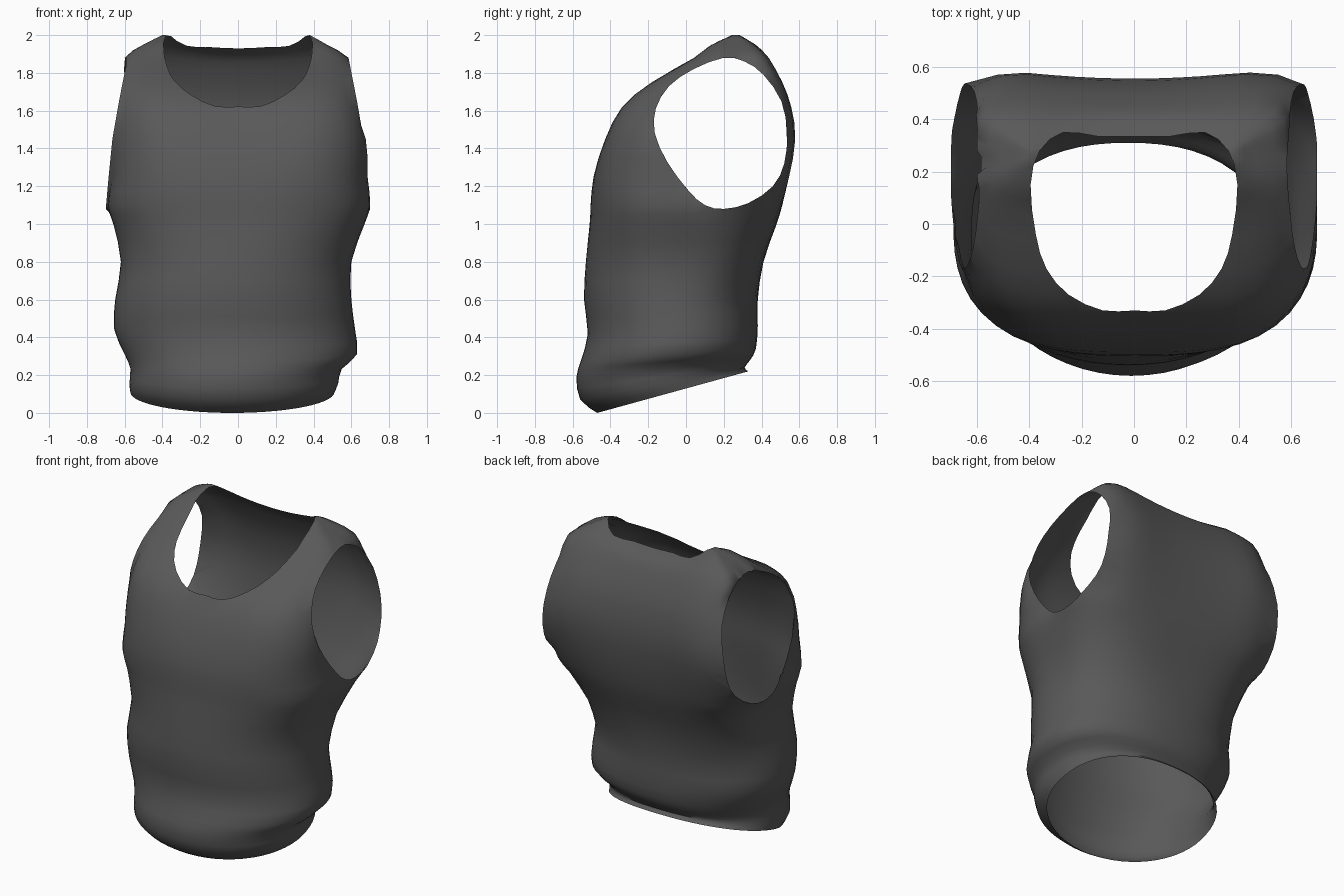
import bpy, bmesh, math

if "Cube" in bpy.data.objects:
    bpy.data.objects.remove(bpy.data.objects["Cube"])

fabric = bpy.data.materials.new("charcoal_fabric")
fabric.diffuse_color = (0.1, 0.1, 0.1, 1)
fabric.use_nodes = True
fabric.node_tree.nodes["Principled BSDF"].inputs["Base Color"].default_value = fabric.diffuse_color
scrap = bpy.data.materials.new("scrap")  # marks surfaces trimmed away later

# Garment sections: z front, z back, x left, x right, y front, y back
SECTIONS = [
    (0.00, 0.22, -.57, .51, -.47, .33), (0.07, 0.24, -.575, .53, -.56, .31),
    (0.19, 0.28, -.57, .55, -.58, .34), (0.28, 0.34, -.60, .63, -.555, .37),
    (0.42, 0.46, -.655, .62, -.52, .38), (0.60, 0.60, -.65, .60, -.54, .38),
    (0.80, 0.80, -.62, .60, -.53, .41), (1.00, 1.00, -.66, .67, -.51, .48),
    (1.10, 1.10, -.69, .70, -.505, .51), (1.25, 1.25, -.67, .69, -.50, .55),
    (1.45, 1.45, -.67, .70, -.45, .58), (1.62, 1.62, -.64, .65, -.36, .56),
    (1.75, 1.75, -.62, .61, -.20, .515), (1.88, 1.88, -.60, .58, .03, .44),
    (1.95, 1.95, -.50, .47, .12, .37), (2.00, 2.00, -.40, .38, .23, .29)]
SIDES = 56


def ramp(v, stops):
    """Piecewise linear lookup through (position, value) pairs."""
    if v <= stops[0][0]:
        return stops[0][1]
    for (a, p), (b, q) in zip(stops, stops[1:]):
        if v <= b:
            return p + (q - p) * (v - a) / (b - a)
    return stops[-1][1]


def smooth_path(points, steps, closed=False):
    """Catmull-Rom interpolation through tuples of any length."""
    n, out = len(points), []
    for i in range(n if closed else n - 1):
        idx = [(i + k) % n if closed else min(max(i + k, 0), n - 1) for k in (-1, 0, 1, 2)]
        a, b, c, d = (points[j] for j in idx)
        for s in range(steps):
            t = s / steps
            out.append(tuple(
                .5 * (2 * q + (r - p) * t + (2 * p - 5 * q + 4 * r - w) * t * t
                      + (3 * q - p - 3 * r + w) * t ** 3)
                for p, q, r, w in zip(a, b, c, d)))
    if not closed:
        out.append(points[-1])
    return out


def section_ring(zf, zb, xl, xr, yf, yb):
    """Rounded outline, oval at the waist and boxy across the shoulders."""
    ring = []
    n_back = ramp(zb, [(.6, 2.3), (1.0, 3.6), (1.4, 8), (1.8, 8)])
    n_front = ramp(zf, [(.3, 2.0), (.8, 2.15), (1.15, 2.7), (1.45, 3.0), (1.75, 4.0)])
    dent = ramp(zb, [(1.1, 0), (1.5, .028), (1.8, .028), (1.92, 0)])
    for i in range(SIDES):
        a = 2 * math.pi * i / SIDES
        c, s = math.cos(a), math.sin(a)
        n = n_back if s > 0 else n_front
        r = (abs(c) ** n + abs(s) ** n) ** (-1 / n)
        x = (xl + xr) / 2 + (xr - xl) / 2 * r * c
        y = (yf + yb) / 2 + (yb - yf) / 2 * r * s
        z = zf + (zb - zf) * (y - yf) / (yb - yf)
        # slight hollow along the spine and breastbone
        y -= math.copysign(dent * max(0, 1 - (x / .42) ** 2), s) if abs(s) > .1 else 0
        # collar sags between the shoulders
        z -= .05 * max(0, 1 - (x / .38) ** 2) * max(0, (z - 1.8) / .2)
        ring.append((x, y, z))
    return ring


def loft(name, rings, cap_slots, side_slot):
    bm = bmesh.new()
    rows = [[bm.verts.new(p) for p in ring] for ring in rings]
    for lo, hi in zip(rows, rows[1:]):
        for i in range(len(lo)):
            j = (i + 1) % len(lo)
            bm.faces.new((lo[i], lo[j], hi[j], hi[i])).material_index = side_slot
    bm.faces.new(rows[0][::-1]).material_index = cap_slots[0]
    bm.faces.new(rows[-1]).material_index = cap_slots[1]
    bmesh.ops.recalc_face_normals(bm, faces=bm.faces)
    me = bpy.data.meshes.new(name)
    bm.to_mesh(me)
    bm.free()
    me.materials.append(fabric)
    me.materials.append(scrap)
    ob = bpy.data.objects.new(name, me)
    bpy.context.collection.objects.link(ob)
    return ob


# Torso of the vest
vest = loft("vest", [section_ring(*s) for s in smooth_path(SECTIONS, 2)], (1, 0), 0)

# Neck opening outline (x, y), mirrored
half = [(.14, .335), (.27, .35), (.36, .28), (.395, .15), (.375, -.04),
        (.335, -.17), (.25, -.27), (.12, -.33)]
neck = smooth_path([(0, .335)] + half + [(0, -.33)] + [(-x, y) for x, y in half[::-1]], 2, True)
# Armhole outline (y, z)
arm = smooth_path([(.20, 1.88), (.04, 1.82), (-.09, 1.73), (-.16, 1.61), (-.165, 1.48),
                   (-.10, 1.33), (.01, 1.18), (.10, 1.10), (.20, 1.08), (.33, 1.11),
                   (.46, 1.20), (.52, 1.32), (.535, 1.48), (.505, 1.65), (.41, 1.79),
                   (.31, 1.86)], 2, True)

cutters = [loft("neck_cutter", [[(x, y, z) for x, y in neck] for z in (1.35, 2.3)], (1, 1), 1)]
for side, label in ((-1, "left"), (1, "right")):
    cutters.append(loft(label + "_armhole_cutter",
                        [[(side * d, y, z) for y, z in arm] for d in (.45, 1.0)], (1, 1), 1))
for cutter in cutters:
    cutter.hide_render = True
    mod = vest.modifiers.new(cutter.name, 'BOOLEAN')
    mod.operation = 'DIFFERENCE'
    mod.solver = 'EXACT'
    mod.object = cutter

# Keep only the cloth skin: drop hem cap and cut walls
dg = bpy.context.evaluated_depsgraph_get()
cloth = bpy.data.meshes.new_from_object(vest.evaluated_get(dg))
vest.modifiers.clear()
vest.data = cloth
bm = bmesh.new()
bm.from_mesh(cloth)
bmesh.ops.delete(bm, geom=[f for f in bm.faces if f.material_index == 1], context='FACES')
bmesh.ops.remove_doubles(bm, verts=bm.verts, dist=.006)
# Even out the armhole rims so each lies on a smooth sloping surface
RIM = [(1.08, .70), (1.25, .685), (1.45, .665), (1.65, .63), (1.88, .585)]
for v in bm.verts:
    if v.is_boundary and abs(v.co.x) > .43 and 1.03 < v.co.z < 1.93:
        target = ramp(v.co.z, RIM) - .02 * ramp(v.co.y, [(.35, 0), (.5, 1)])
        v.co.x = math.copysign(target, v.co.x)
bm.to_mesh(cloth)
bm.free()
cloth.materials.clear()
cloth.materials.append(fabric)
for cutter in cutters:
    bpy.data.objects.remove(cutter)
bpy.data.materials.remove(scrap)

bpy.context.view_layer.objects.active = vest
vest.select_set(True)
bpy.ops.object.shade_smooth_by_angle(angle=math.radians(60))
